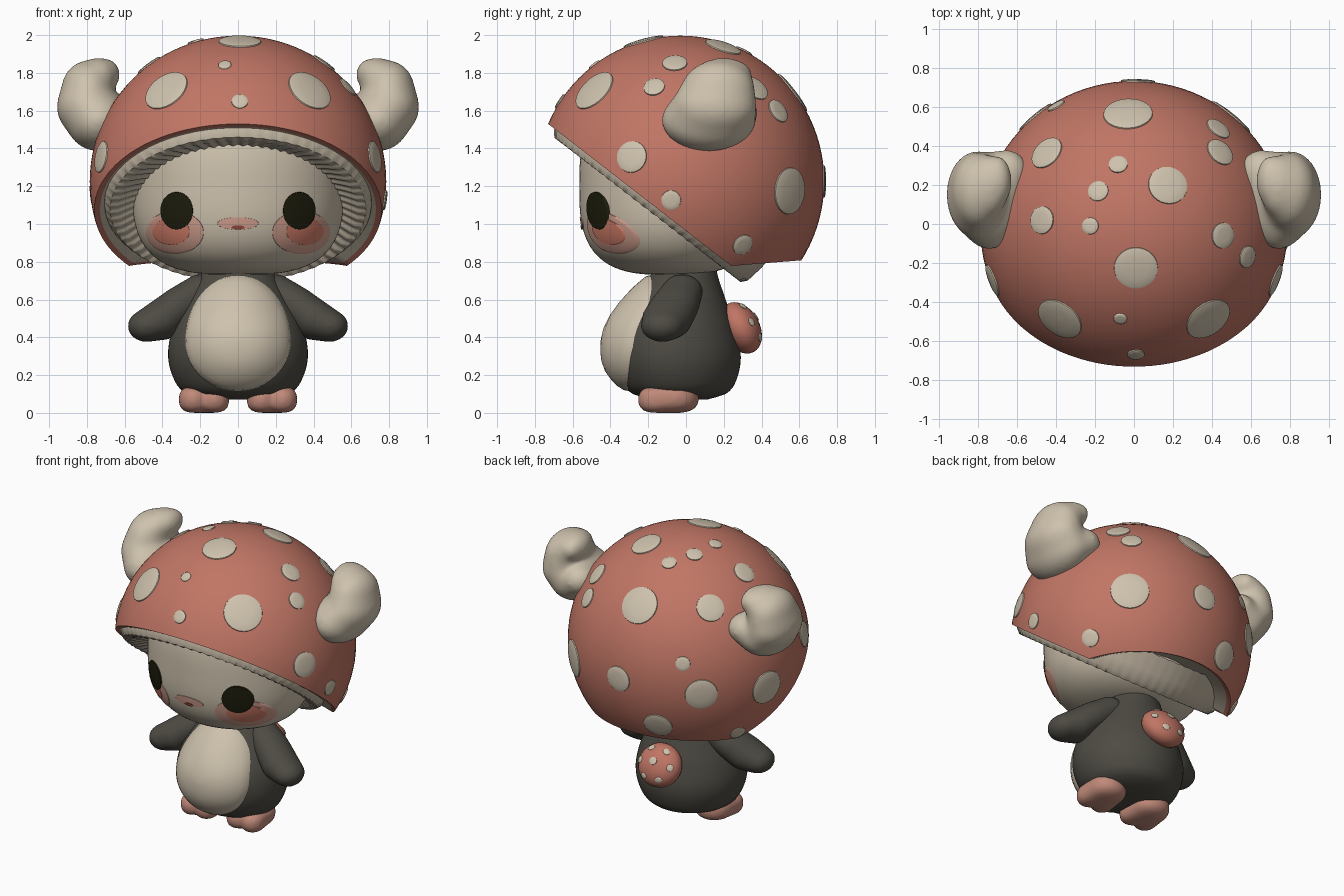
import bpy, bmesh, math
from math import sin, cos, pi, sqrt
from mathutils import Vector, Matrix

if "Cube" in bpy.data.objects:
    bpy.data.objects.remove(bpy.data.objects["Cube"])


def material(name, *rgb):
    m = bpy.data.materials.new(name)
    m.use_nodes = True
    m.diffuse_color = (*rgb, 1)
    m.node_tree.nodes["Principled BSDF"].inputs["Base Color"].default_value = (*rgb, 1)
    m.node_tree.nodes["Principled BSDF"].inputs["Roughness"].default_value = .8
    return m


RED = material("cap red", .53, .18, .13)
PALE = material("cream", .62, .54, .42)
GILL = material("gill beige", .55, .475, .37)
DARK = material("charcoal", .075, .07, .056)
PINK = material("foot pink", .52, .25, .19)
BLUSH = material("soft blush", .66, .36, .28)
ROSE = material("strong blush", .68, .22, .15)
EYE = material("eye black", .012, .012, .004)
MOUTH = material("mouth red", .3, .07, .05)


def add(name, bm, *mats):
    """Turn a bmesh into a smooth object, keeping hard edges sharp."""
    bmesh.ops.recalc_face_normals(bm, faces=bm.faces)
    for f in bm.faces:
        f.smooth = True
    for e in bm.edges:
        if len(e.link_faces) == 2 and e.calc_face_angle(0) > .9:
            e.smooth = False
    me = bpy.data.meshes.new(name)
    bm.to_mesh(me)
    bm.free()
    for m in mats:
        me.materials.append(m)
    ob = bpy.data.objects.new(name, me)
    bpy.context.collection.objects.link(ob)
    return ob


def loft(bm, rings, cap_ends=False):
    """Join rings of points with quads."""
    loops = [[bm.verts.new(p) for p in ring] for ring in rings]
    for a, b in zip(loops, loops[1:]):
        for i in range(len(a)):
            j = (i + 1) % len(a)
            bm.faces.new((a[i], a[j], b[j], b[i]))
    if cap_ends:
        bm.faces.new(loops[0])
        bm.faces.new(loops[-1])


def circle(n):
    return [2 * pi * i / n for i in range(n)]


def ball(bm, centre, radii, power=2, segments=32):
    """Ellipsoid, round from above, boxier from the side when power is over 2."""
    made = bmesh.ops.create_uvsphere(bm, u_segments=segments, v_segments=segments // 2, radius=1)
    for v in made["verts"]:
        k = (v.co.xy.length ** power + abs(v.co.z) ** power) ** (-1 / power)
        v.co = Vector(centre) + v.co * k * Vector(radii)


def blob(name, mat, side, balls, power=2, soften=10):
    """Melt a chain of ellipsoids into one soft shape."""
    bm = bmesh.new()
    for a, b in zip(balls, balls[1:]):
        for t in (0, .25, .5, .75, 1):
            x, y, z, *radii = [p + (q - p) * t for p, q in zip(a, b)]
            ball(bm, (x * side, y, z), radii, power)
    ob = add(name, bm, mat)
    remesh = ob.modifiers.new("melt", 'REMESH')
    remesh.mode, remesh.voxel_size, remesh.use_smooth_shade = 'VOXEL', .014, True
    smooth = ob.modifiers.new("soften", 'SMOOTH')
    smooth.factor, smooth.iterations = .5, soften


def patch(name, mat, surface, cx, cz, rx, rz, lift, rz_top=None, bulge=0):
    """Oval plate laid on the front of a surface, optionally domed."""
    def point(t, a):
        x = cx + rx * t * cos(a)
        z = cz + (rz_top if rz_top and sin(a) > 0 else rz) * t * sin(a)
        return x, surface(x, z) - (lift + bulge * (1 - t ** 4) if t < 1 else -.006), z
    bm = bmesh.new()
    steps = [.02, .2, .4, .6, .8, .9, .98, 1]
    loft(bm, [[point(t, a) for a in circle(48)] for t in steps])
    bmesh.ops.holes_fill(bm, edges=[e for e in bm.edges if e.is_boundary and
                                    e.calc_length() < .02 * rx])
    add(name, bm, mat)


def spot(bm, centre, radii, direction, size, lift):
    """Low round cushion on an ellipsoid."""
    q = Vector(direction).normalized().to_track_quat('Z', 'Y')
    rings = []
    for t, h in ((.05, 1), (.5, 1), (.85, .9), (.96, .6), (1, -.8)):
        f = t * size / max(radii)
        rings.append([Vector(centre) + (q @ Vector((sin(f) * cos(a), sin(f) * sin(a), cos(f))))
                      * Vector(radii) * (1 + h * lift / max(radii)) for a in circle(28)])
    loft(bm, rings)
    bm.verts.ensure_lookup_table()
    bm.faces.new(bm.verts[-140:-112])


# Cap: a ball cut by the slanted face opening and a near-level cut at the back
CAP, CAP_R = Vector((0, -.03, 1.225)), Vector((.785, .762, .772))
UP, SLOPE = Vector((0, .613, .79)), Vector((0, .79, -.613))
bm = bmesh.new()
ball(bm, CAP, CAP_R, segments=96)
for co, no in (((0, -.73, 1.53), UP), ((0, .2, .775), Vector((0, -.08, 1)))):
    bmesh.ops.bisect_plane(bm, geom=bm.verts[:] + bm.edges[:] + bm.faces[:], dist=1e-4,
                           plane_co=co, plane_no=no, clear_inner=True)
# Underside: a thin red lip, then a pale hollow running up into the head
for amount, index in ((.04, 0), (.3, 1), (.5, 1)):
    made = bmesh.ops.extrude_edge_only(bm, edges=[e for e in bm.edges if e.is_boundary])
    for v in [g for g in made["geom"] if isinstance(g, bmesh.types.BMVert)]:
        v.co = v.co.lerp(Vector((0, -.05, 1.15)), amount)
        for f in v.link_faces:
            f.material_index = index
add("mushroom_cap", bm, RED, PALE)

# Pleated gill ring inside the rim, sinking towards the head
profile = [(1.04, .2), (1.02, .08), (1, 0), (.96, -.03), (.9, -.025), (.8, .01), (.7, .04),
           (.55, .05)]
bm = bmesh.new()
loft(bm, [[Vector((.705 * r * cos(a), -.185, 1.1)) + SLOPE * .65 * r * sin(a)
           + UP * (h + (.005 if r < .95 else .002) * cos(64 * a)) for a in circle(512)]
          for r, h in profile])
add("gills", bm, GILL)

# Cap spots: offset from the cap centre, then size
SPOTS = [(-.38, -.47, .49, .13), (.38, -.47, .49, .13), (.01, -.67, .44, .045),
         (-.07, -.47, .63, .035), (.01, -.2, .75, .115), (.71, -.26, .13, .088),
         (-.71, -.26, .13, .088), (.77, -.05, -.1, .055), (.6, .33, -.33, .06),
         (.49, .59, -.05, .13), (.02, .77, 0, .09), (-.5, .59, -.04, .11),
         (-.74, .2, -.07, .12), (-.39, .64, .17, .05), (-.22, .67, -.3, .1),
         (-.59, .31, -.39, .055), (-.03, .6, .47, .13), (-.44, .4, .49, .095),
         (-.08, .34, .69, .05), (.17, .23, .71, .105), (-.18, .2, .72, .055),
         (-.46, .05, .61, .075), (-.22, .02, .74, .045), (.45, -.03, .63, .07),
         (.57, -.14, .5, .06), (.43, .4, .49, .08), (.42, .52, .37, .07)]
bm = bmesh.new()
for x, y, z, size in SPOTS:
    spot(bm, CAP, CAP_R, (x, y, z), size, .01)
add("cap_spots", bm, PALE)

# Head
HEAD, HEAD_R, HEAD_P = (0, -.08, 1.2), (.56, .485, .47), 3


def head_front(x, z):
    r = max(1 - abs((z - HEAD[2]) / HEAD_R[2]) ** HEAD_P, 0) ** (1 / HEAD_P)
    return HEAD[1] - HEAD_R[1] * sqrt(max(r * r - (x / HEAD_R[0]) ** 2, 0))


bm = bmesh.new()
ball(bm, HEAD, HEAD_R, HEAD_P, 96)
add("head", bm, PALE)

# Face
patch("lips", BLUSH, head_front, 0, 1.003, .11, .033, .005)
patch("mouth", MOUTH, head_front, 0, .982, .035, .011, .009)

# Body: round sections whose centres shift as they rise (height, radius, centre y)
BODY = [(.07, .16, -.05), (.1, .27, -.06), (.17, .335, -.07), (.3, .37, -.08),
        (.45, .345, -.085), (.6, .27, -.06), (.72, .2, -.03), (.82, .15, 0)]
FRONT = .82


def body_at(z):
    """Smoothly interpolated radius and centre y."""
    k = max(i for i in range(len(BODY) - 1) if BODY[i][0] <= z or i == 0)
    a, b = BODY[k], BODY[k + 1]
    p, n = BODY[max(k - 1, 0)], BODY[min(k + 2, len(BODY) - 1)]
    d = b[0] - a[0]
    t = (z - a[0]) / d
    out = []
    for i in (1, 2):
        m0 = (b[i] - p[i]) / (b[0] - p[0]) * d
        m1 = (n[i] - a[i]) / (n[0] - a[0]) * d
        c = b[i] - a[i]
        out.append(a[i] + t * (m0 + t * (3 * c - 2 * m0 - m1 + t * (m0 + m1 - 2 * c))))
    return out


def body_front(x, z):
    r, y = body_at(z)
    return y - FRONT * sqrt(max(r * r - x * x, 0))


bm = bmesh.new()
rings = []
for i in range(51):
    z = .07 + .015 * i
    r, y = body_at(z)
    rings.append([(r * cos(a), y + r * sin(a) * (FRONT if sin(a) < 0 else 1), z)
                  for a in circle(64)])
loft(bm, rings, True)
add("body", bm, DARK)
patch("belly", PALE, body_front, 0, .38, .28, .265, .016, .35, .053)

# Paired parts
for side, label in ((1, "left"), (-1, "right")):
    patch(label + "_eye", EYE, head_front, .325 * side, 1.07, .087, .1, .012)
    patch(label + "_cheek", BLUSH, head_front, .335 * side, .955, .155, .115, .004)
    patch(label + "_cheek_center", ROSE, head_front, .355 * side, .96, .1, .072, .008)
    blob(label + "_arm", DARK, side, [
        (.2, -.02, .64, .1, .11, .095), (.31, -.06, .565, .105, .13, .105),
        (.4, -.1, .495, .11, .135, .11), (.485, -.125, .46, .1, .115, .085)])
    blob(label + "_foot", PINK, side, [
        (.125, -.165, .07, .08, .09, .07), (.18, -.06, .08, .13, .13, .081),
        (.235, -.165, .07, .08, .09, .07)], 2.6)
    blob(label + "_ear_knob", PALE, side, [
        (.65, .26, 1.59, .11, .12, .1), (.74, .12, 1.55, .17, .25, .165),
        (.8, .15, 1.62, .16, .225, .16), (.795, .17, 1.71, .14, .195, .155),
        (.74, .195, 1.78, .1, .155, .1), (.7, .22, 1.79, .075, .13, .085)], soften=20)

# Small spotted mushroom tail
place = Matrix.Translation((0, .29, .45)) @ Matrix.Rotation(.5, 4, 'X')
TAIL_R = (.155, .1, .145)
bm = bmesh.new()
ball(bm, (0, 0, 0), TAIL_R)
bmesh.ops.transform(bm, matrix=place, verts=bm.verts)
add("tail", bm, RED)
bm = bmesh.new()
spot(bm, (0, 0, 0), TAIL_R, (0, 1, .1), .028, .008)
for a in circle(6):
    spot(bm, (0, 0, 0), TAIL_R, (.75 * cos(a), .65, .75 * sin(a)), .026, .008)
bmesh.ops.transform(bm, matrix=place, verts=bm.verts)
add("tail_spots", bm, PALE)
